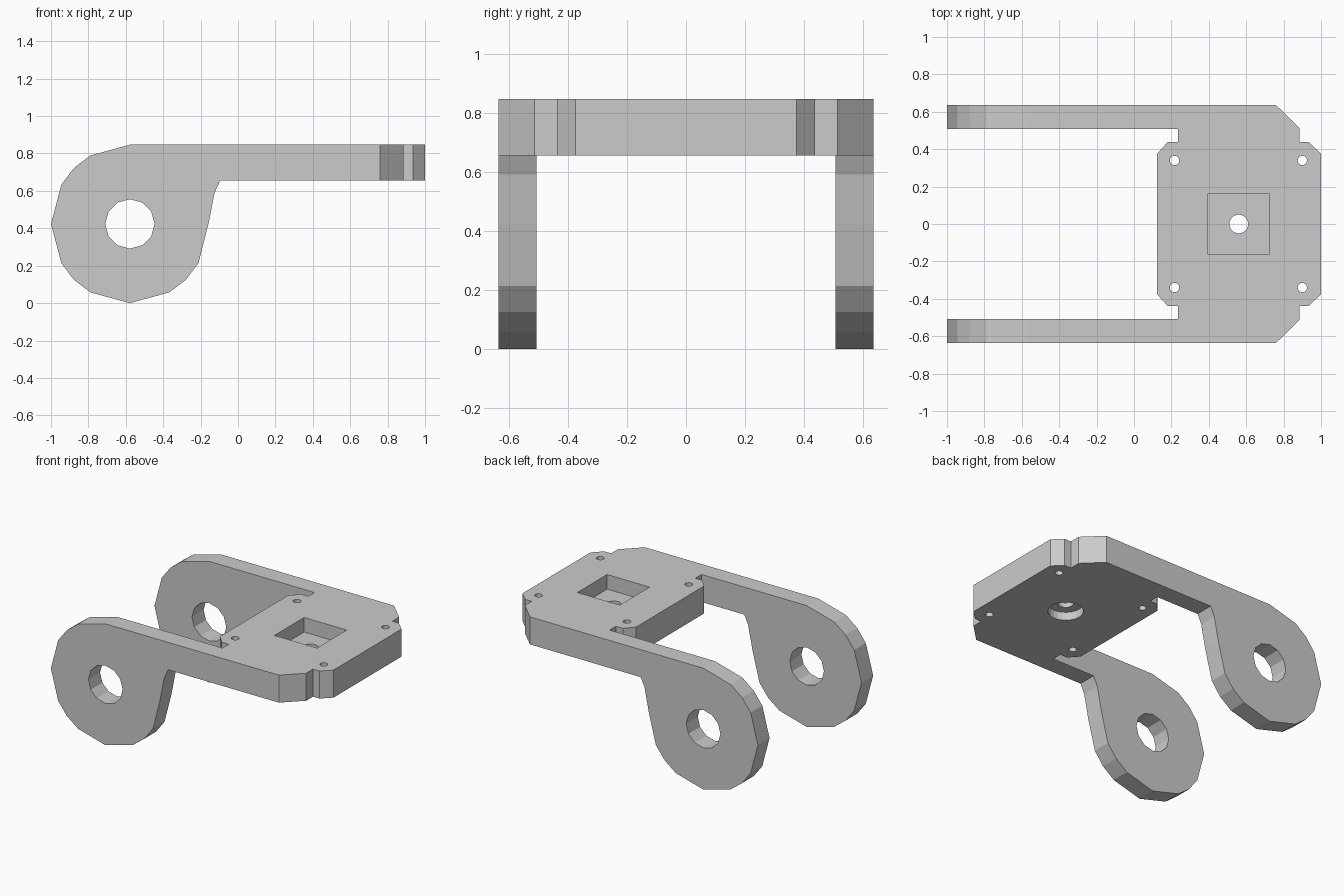
import bpy, bmesh
from math import sin, cos, tau
from mathutils import Vector

if "Cube" in bpy.data.objects:
    bpy.data.objects.remove(bpy.data.objects["Cube"])

Z0, Z1 = 0.655, 0.847          # plate underside and top
Y0, Y1 = 0.507, 0.635          # inner and outer face of an arm
RX, RZ = -0.578, 0.4235        # pivot eye centre


def prism(name, points, axis, a, b):
    """Extrude a 2D outline along axis from a to b (xz outline for Y, xy for Z)."""
    place = (lambda u, v, w: (u, w, v)) if axis == 'Y' else (lambda u, v, w: (u, v, w))
    bm = bmesh.new()
    face = bm.faces.new([bm.verts.new(place(u, v, a)) for u, v in points])
    new = bmesh.ops.extrude_face_region(bm, geom=[face])['geom']
    bmesh.ops.translate(bm, vec=Vector(place(0, 0, b - a)),
                        verts=[g for g in new if isinstance(g, bmesh.types.BMVert)])
    bmesh.ops.recalc_face_normals(bm, faces=bm.faces)
    mesh = bpy.data.meshes.new(name)
    bm.to_mesh(mesh)
    bm.free()
    obj = bpy.data.objects.new(name, mesh)
    bpy.context.collection.objects.link(obj)
    return obj


def ring(x, y, r, n):
    return [(x + r * cos(tau * i / n), y + r * sin(tau * i / n)) for i in range(n)]


def combine(target, other, operation):
    mod = target.modifiers.new(operation, 'BOOLEAN')
    mod.operation, mod.solver, mod.object = operation, 'EXACT', other
    bpy.context.view_layer.objects.active = target
    bpy.ops.object.modifier_apply(modifier=mod.name)
    bpy.data.objects.remove(other)


# Mounting plate with notched, chamfered corners
half = [(1.0, 0.375), (0.935, 0.438), (0.885, 0.438), (0.885, 0.513), (0.76, Y1),
        (0.235, Y1), (0.235, 0.438), (0.18, 0.438), (0.123, 0.375)]
outline = half + [(x, -y) for x, y in reversed(half)]
bracket = prism("bracket", outline, 'Z', Z0, Z1)

# Screw holes, centre bore, square pocket above, round recess below
for x in (0.217, 0.9):
    for y in (-0.34, 0.34):
        combine(bracket, prism("screw_hole", ring(x, y, 0.025, 16), 'Z', 0.5, 1), 'DIFFERENCE')
CX, S = 0.56, 0.164
square = [(CX - S, -S), (CX + S, -S), (CX + S, S), (CX - S, S)]
combine(bracket, prism("pocket", square, 'Z', 0.745, 1), 'DIFFERENCE')
combine(bracket, prism("recess", ring(CX, 0, 0.112, 24), 'Z', 0.5, 0.712), 'DIFFERENCE')
combine(bracket, prism("bore", ring(CX, 0, 0.05, 24), 'Z', 0.5, 1), 'DIFFERENCE')

# Arms: straight bar running into a faceted pivot eye with a 12-sided hole
eye = [(0, .4235), (-.211, .366), (-.299, .299), (-.366, .211), (-.422, 0),
       (-.366, -.211), (-.299, -.299), (-.211, -.366), (0, -.4235),
       (.211, -.366), (.299, -.299), (.366, -.211), (.42, 0)]
profile = [(RX + u, RZ + v) for u, v in eye]
profile += [(-0.125, 0.59), (-0.095, Z0), (0.235, Z0), (0.235, Z1)]
for side, a, b in (("front_arm", -Y1, -Y0), ("back_arm", Y0, Y1)):
    arm = prism(side, profile, 'Y', a, b)
    combine(arm, prism("pivot_hole", ring(RX, RZ, 0.132, 12), 'Y', a - 0.1, b + 0.1), 'DIFFERENCE')
    combine(bracket, arm, 'UNION')
